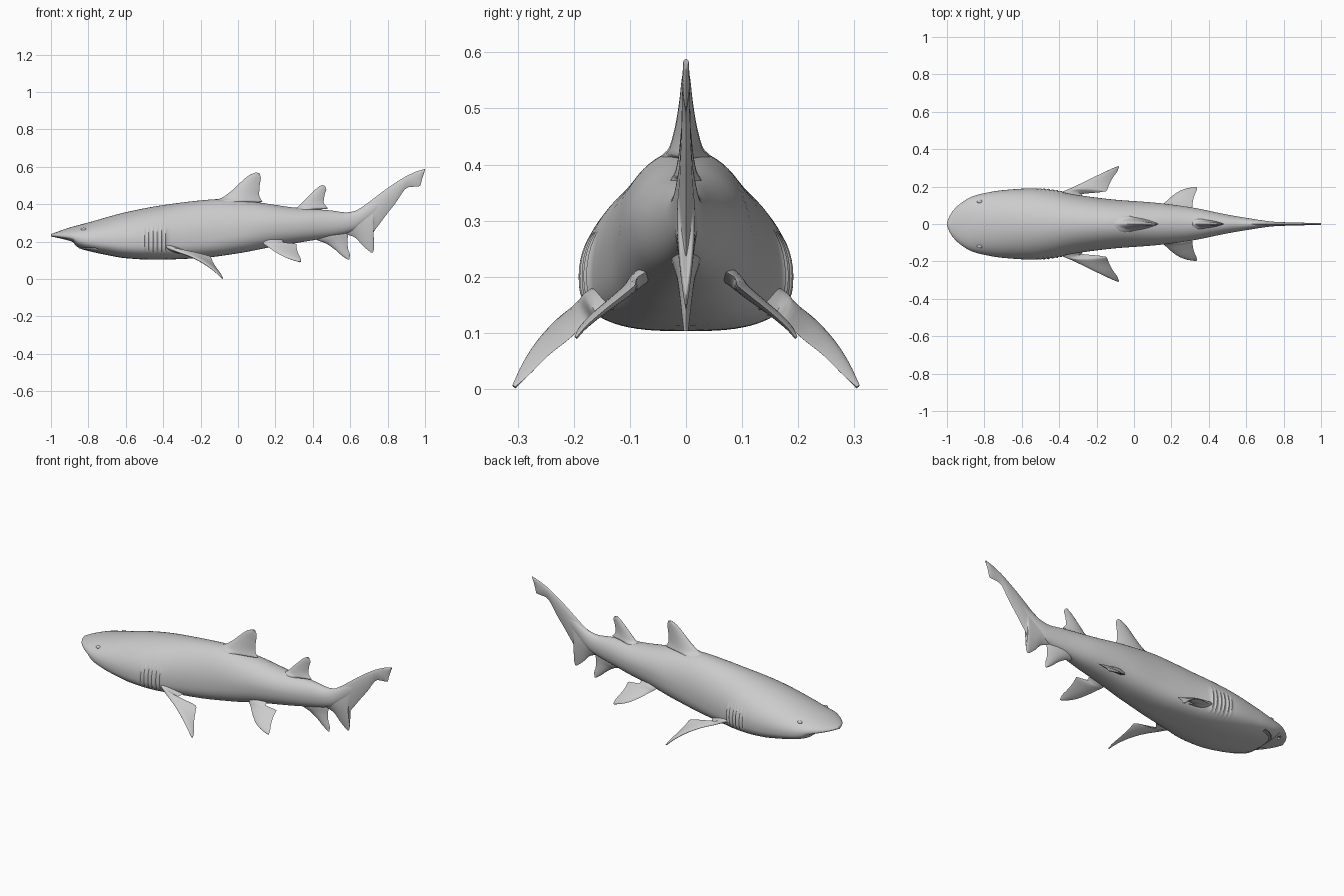
import bpy, bmesh, math
from mathutils import Vector

if "Cube" in bpy.data.objects:
    bpy.data.objects.remove(bpy.data.objects["Cube"])


def interp(xs, ys, x):
    """Monotone smooth interpolation through a few key values."""
    d = [(ys[i + 1] - ys[i]) / (xs[i + 1] - xs[i]) for i in range(len(xs) - 1)]
    m = [d[0]] + [2 * a * b / (a + b) if a * b > 0 else 0 for a, b in zip(d, d[1:])] + [d[-1]]
    i = max(k for k in range(len(d)) if k == 0 or xs[k] <= x)
    h = xs[i + 1] - xs[i]
    t = (x - xs[i]) / h
    return ((1 + 2 * t) * (1 - t) ** 2 * ys[i] + t * (1 - t) ** 2 * h * m[i]
            + t * t * (3 - 2 * t) * ys[i + 1] + t * t * (t - 1) * h * m[i + 1])


def loft(name, rings):
    """Skin a list of closed rings and cap both ends."""
    bm = bmesh.new()
    vs = [[bm.verts.new(p) for p in r] for r in rings]
    n = len(vs[0])
    for a, b in zip(vs, vs[1:]):
        for i in range(n):
            j = (i + 1) % n
            bm.faces.new((a[i], a[j], b[j], b[i]))
    bm.faces.new(vs[0])
    bm.faces.new(vs[-1])
    bmesh.ops.recalc_face_normals(bm, faces=bm.faces)
    me = bpy.data.meshes.new(name)
    bm.to_mesh(me)
    bm.free()
    ob = bpy.data.objects.new(name, me)
    bpy.context.collection.objects.link(ob)
    return ob


def smooth(ob, angle=40):
    bpy.ops.object.select_all(action='DESELECT')
    ob.select_set(True)
    bpy.context.view_layer.objects.active = ob
    bpy.ops.object.shade_smooth_by_angle(angle=math.radians(angle))


# Body profiles: (x, value)
TOP = [(-1, .24), (-.9, .275), (-.8, .302), (-.6, .357), (-.4, .395), (-.2, .42), (-.1, .427),
       (.1, .41), (.3, .382), (.5, .366), (.58, .356), (.64, .368), (.72, .41), (.84, .48)]
BOTTOM = [(-1, .228), (-.94, .214), (-.88, .196), (-.862, .17), (-.8, .15), (-.7, .128),
          (-.6, .111), (-.45, .103), (-.2, .112), (0, .137), (.2, .175), (.4, .207),
          (.6, .25), (.72, .33), (.84, .46)]
WIDTH = [(-1, .006), (-.99, .035), (-.97, .068), (-.93, .108), (-.87, .145), (-.8, .165),
         (-.7, .181), (-.55, .19), (-.45, .182), (-.3, .155), (-.1, .13), (.1, .115),
         (.3, .09), (.5, .05), (.6, .033), (.72, .015), (.84, .004)]
MID = [(-1, .234), (-.9, .226), (-.8, .208), (-.6, .2), (-.4, .203), (-.2, .225), (0, .255),
       (.2, .285), (.4, .292), (.6, .303), (.72, .37), (.84, .47)]
SQUARE = [(-1, 2.2), (-.8, 2.8), (-.3, 2.9), (.2, 2.3), (.84, 2)]


def at(table, x):
    return interp([p[0] for p in table], [p[1] for p in table], x)


def ring(x, n=72):
    top, bot, w, mid, sq = (at(t, x) for t in (TOP, BOTTOM, WIDTH, MID, SQUARE))
    pts = []
    for k in range(n):
        a = 2 * math.pi * k / n
        c, s = math.cos(a), math.sin(a)
        e = 1 if s >= 0 else 2 / sq
        y = w * math.copysign(abs(c) ** e, c)
        z = mid + (top - mid) * s if s >= 0 else mid - (mid - bot) * abs(s) ** e
        # overlapping gill flaps
        if -.5 <= x <= -.385 and .13 < z < .275:
            flap = ((x + .5) / .023) % 1
            fade = math.sin(math.pi * (z - .13) / .145) ** .5
            y += math.copysign((flap * .011 - .004) * fade, y)
        pts.append((x, y, z))
    return pts


def belly_z(x, y):
    mid, bot, w, sq = (at(t, x) for t in (MID, BOTTOM, WIDTH, SQUARE))
    return mid - (mid - bot) * max(0, 1 - abs(y / w) ** sq) ** (1 / sq)


def side_y(x, z):
    return at(WIDTH, x) * math.sqrt(1 - ((z - at(MID, x)) / (at(TOP, x) - at(MID, x))) ** 2)


xs = [-1, -.997, -.993, -.987] + [-.98 + .01 * i for i in range(48)]
xs += [-.5 + .0023 * i for i in range(51)] + [-.38 + .02 * i for i in range(62)]
body = loft("body", [ring(x) for x in xs])

# Mouth and nostril grooves cut into the underside of the head
cu = bpy.data.curves.new("mouth_cutter", 'CURVE')
cu.dimensions = '3D'
cu.bevel_depth = .009
cu.bevel_resolution = 2
cu.use_fill_caps = True
half = [(-.75, .15), (-.785, .138), (-.82, .115), (-.845, .085), (-.858, .045)]
mouth = half + [(-.862, 0)] + [(x, -y) for x, y in reversed(half)]
nostrils = [[(-.925, s * .06), (-.91, s * .085)] for s in (1, -1)]
for path in [mouth] + nostrils:
    sp = cu.splines.new('POLY')
    sp.points.add(len(path) - 1)
    for p, (x, y) in zip(sp.points, path):
        p.co = (x, y, belly_z(x, y), 1)
cutter = bpy.data.objects.new("mouth_cutter", cu)
bpy.context.collection.objects.link(cutter)
cutter.hide_render = True
bpy.ops.object.select_all(action='DESELECT')
cutter.select_set(True)
bpy.context.view_layer.objects.active = cutter
bpy.ops.object.convert(target='MESH')
cutter = bpy.context.view_layer.objects.active
mod = body.modifiers.new("mouth", 'BOOLEAN')
mod.operation = 'DIFFERENCE'
mod.object = cutter
bpy.context.view_layer.objects.active = body
bpy.ops.object.modifier_apply(modifier="mouth")
bpy.data.objects.remove(cutter)
smooth(body, 35)


def fin(name, stations, normal, side=1, sub=4, n=10):
    """Loft lens-shaped sections; station = (front point, back point, half thickness)."""
    flat = [tuple(f) + tuple(b) + (th,) for f, b, th in stations]
    keys = list(range(len(flat)))
    nor = Vector(normal).normalized()
    rings = []
    for i in range((len(flat) - 1) * sub + 1):
        v = [interp(keys, [s[c] for s in flat], i / sub) for c in range(7)]
        f, b, th = Vector(v[:3]), Vector(v[3:6]), v[6]
        pts = []
        for k in range(2 * n):
            a = math.pi * k / n
            t = (1 - math.cos(a)) / 2
            off = th * math.sin(math.pi * t ** .75) ** .8 if 0 < t < 1 else 0
            p = f.lerp(b, t) + nor * math.copysign(off, math.sin(a))
            pts.append((p.x, p.y * side, p.z))
        rings.append(pts)
    ob = loft(name, rings)
    smooth(ob, 50)
    return ob


def upright(name, rows):
    """Midline fin from rows of (x front, z front, x back, z back, half thickness)."""
    fin(name, [((a, 0, b), (c, 0, d), t) for a, b, c, d, t in rows], (0, 1, 0))


# Midline fins
upright("first_dorsal_fin", [
    (-.16, .39, .06, .385, .06), (-.11, .425, .075, .405, .042), (-.085, .435, .13, .413, .032),
    (-.03, .475, .113, .45, .02), (.02, .522, .116, .50, .012), (.06, .555, .122, .54, .008),
    (.095, .57, .115, .565, .005)])
upright("second_dorsal_fin", [
    (.27, .36, .42, .35, .035), (.31, .38, .43, .37, .026), (.325, .39, .48, .378, .02),
    (.36, .425, .458, .41, .013), (.40, .465, .463, .45, .009), (.43, .492, .472, .48, .006),
    (.45, .503, .465, .498, .004)])
upright("anal_fin", [
    (.40, .24, .57, .27, .03), (.42, .21, .59, .24, .024), (.47, .19, .585, .205, .016),
    (.515, .16, .588, .165, .011), (.555, .125, .598, .13, .007), (.585, .105, .595, .103, .004)])
upright("tail_fin", [
    (.55, .35, .55, .245, .03), (.62, .362, .62, .225, .024), (.67, .39, .67, .175, .019),
    (.705, .415, .716, .14, .016), (.715, .423, .728, .17, .015), (.735, .438, .722, .235, .013),
    (.78, .472, .765, .305, .011), (.85, .52, .838, .40, .008), (.90, .55, .909, .49, .007),
    (.925, .562, .973, .497, .006), (.96, .577, .983, .53, .006), (1, .588, .998, .575, .005)])

# Paired fins and eyes
for side, label in ((1, "left"), (-1, "right")):
    fin(label + "_pectoral_fin", [
        ((-.43, .12, .19), (-.25, .12, .145), .022), ((-.385, .168, .17), (-.28, .16, .135), .018),
        ((-.34, .19, .15), (-.15, .175, .122), .015), ((-.26, .228, .122), (-.135, .205, .092), .012),
        ((-.18, .267, .08), (-.115, .245, .06), .009), ((-.12, .295, .035), (-.09, .28, .025), .006),
        ((-.088, .308, .004), (-.08, .304, .004), .004)], (0, .7, .7), side)
    fin(label + "_pelvic_fin", [
        ((.11, .06, .215), (.24, .06, .215), .016), ((.14, .093, .185), (.24, .088, .197), .013),
        ((.16, .11, .172), (.314, .09, .187), .011), ((.195, .142, .147), (.314, .115, .165), .009),
        ((.245, .177, .119), (.322, .15, .137), .007), ((.29, .192, .102), (.335, .18, .11), .005),
        ((.328, .197, .091), (.337, .195, .092), .003)], (0, .7, .7), side)
    ex, ez = -.825, .265
    bpy.ops.mesh.primitive_uv_sphere_add(segments=20, ring_count=12, radius=.012,
                                         location=(ex, side * (side_y(ex, ez) - .003), ez))
    eye = bpy.context.object
    eye.name = label + "_eye"
    eye.scale = (1.2, .8, .8)
    smooth(eye)
